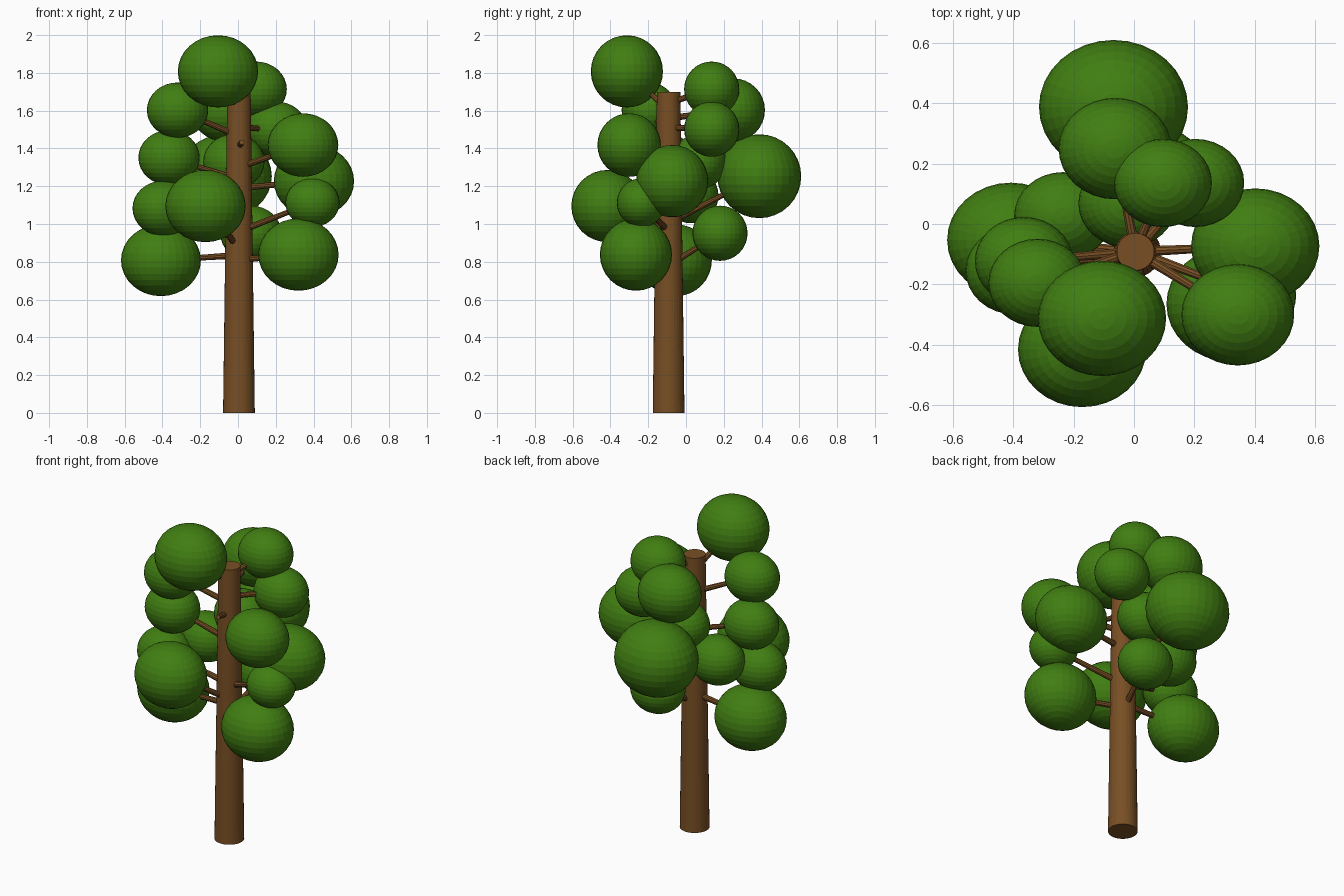
import bpy
from mathutils import Vector


def material(name, colour):
    m = bpy.data.materials.new(name)
    m.diffuse_color = (*colour, 1)
    return m


BARK = material("bark_brown", (0.188, 0.078, 0.018))
LEAF = material("leaf_green", (0.052, 0.209, 0.006))
TX, TY = 0.005, -0.092  # trunk axis


def limb(name, a, b, r1, r2, sides):
    a, b = Vector(a), Vector(b)
    bpy.ops.mesh.primitive_cone_add(vertices=sides, radius1=r1, radius2=r2,
                                    depth=(b - a).length, location=(a + b) / 2)
    o = bpy.context.object
    o.rotation_euler = (b - a).to_track_quat('Z', 'Y').to_euler()
    o.name = name
    o.data.materials.append(BARK)


def leaf_ball(name, centre, r):
    bpy.ops.mesh.primitive_uv_sphere_add(segments=32, ring_count=16, radius=1, location=centre)
    o = bpy.context.object
    o.scale = (r * 1.113, r, r)  # clumps are slightly wide
    o.name = name
    o.data.materials.append(LEAF)


# Tapered trunk
limb("trunk", (TX, TY, 0), (TX, TY, 1.7), 0.084, 0.062, 32)

# Foliage clumps: centre x, y, z, radius, height where the branch leaves the trunk
clumps = [
    (-0.106, -0.313, 1.808, 0.191, 1.60),
    (-0.32, -0.195, 1.603, 0.146, 1.465),
    (-0.365, -0.123, 1.351, 0.146, 1.235),
    (-0.396, -0.154, 1.083, 0.146, 0.96),
    (-0.408, -0.053, 0.808, 0.190, 0.835),
    (-0.172, -0.416, 1.095, 0.191, 0.87),
    (0.32, -0.265, 0.838, 0.191, 0.81),
    (0.344, -0.301, 1.418, 0.168, 1.30),
    (0.402, -0.073, 1.227, 0.191, 1.19),
    (0.394, -0.237, 1.113, 0.129, 0.96),
    (0.096, 0.136, 1.714, 0.146, 1.64),
    (0.203, 0.136, 1.502, 0.146, 1.51),
    (-0.063, 0.25, 1.603, 0.168, 1.56),
    (-0.068, 0.388, 1.253, 0.222, 1.005),
    (0.068, 0.18, 0.951, 0.146, 0.78),
    (-0.022, 0.068, 1.33, 0.146, 1.25),
    (-0.235, 0.026, 1.15, 0.146, 1.05),
]
for i, (x, y, z, r, z0) in enumerate(clumps, 1):
    leaf_ball(f"foliage_{i}", (x, y, z), r)
    limb(f"branch_{i}", (TX, TY, z0), (x, y, z), 0.018, 0.012, 10)

# Bare stub on the front of the trunk
limb("branch_stub", (TX, TY, 1.41), (0.02, -0.225, 1.433), 0.018, 0.014, 10)
